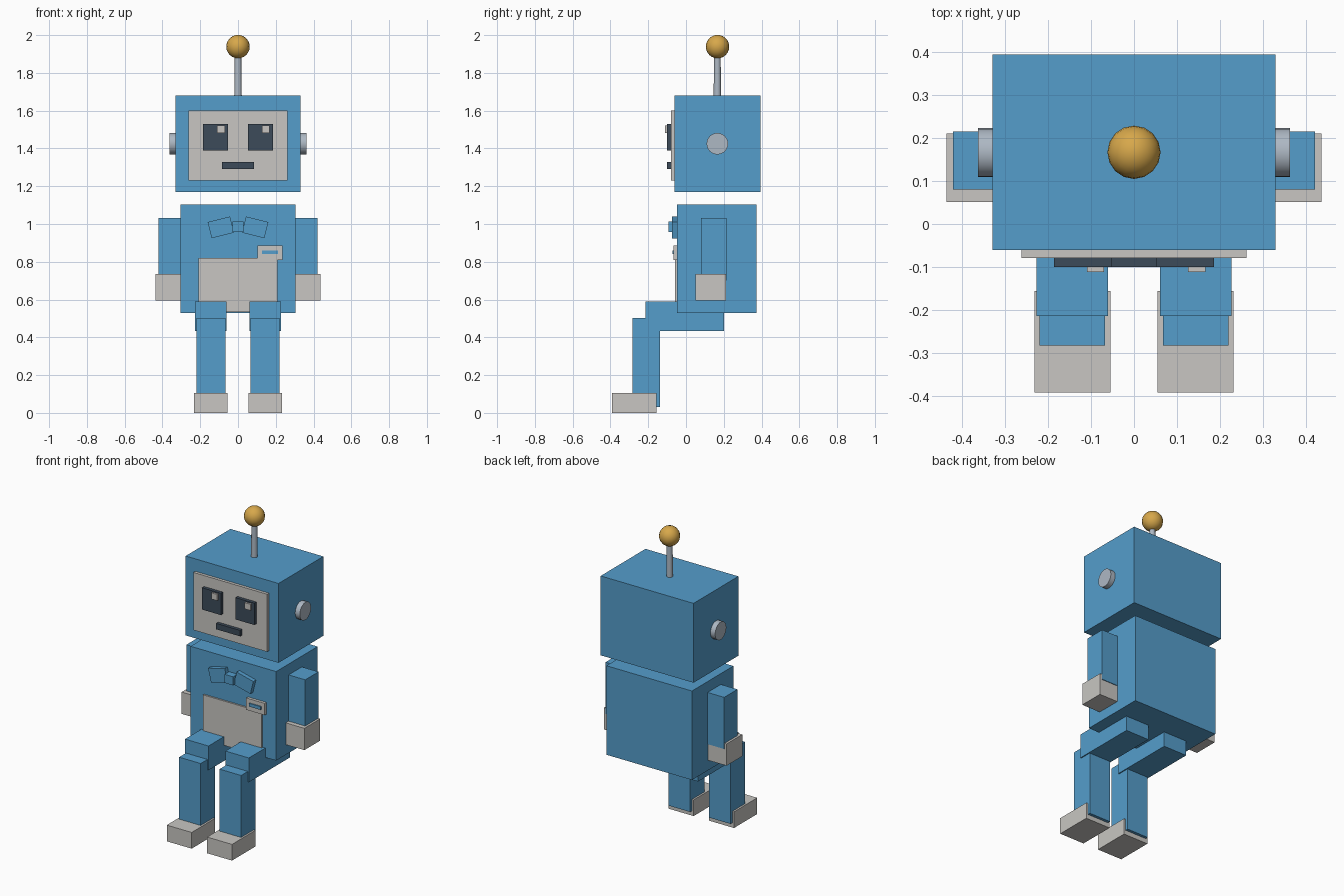
import bpy
import math

if "Cube" in bpy.data.objects:
    bpy.data.objects.remove(bpy.data.objects["Cube"], do_unlink=True)


def make_material(name, rgb):
    mat = bpy.data.materials.new(name)
    mat.use_nodes = True
    color = (*rgb, 1.0)
    mat.diffuse_color = color
    mat.node_tree.nodes["Principled BSDF"].inputs["Base Color"].default_value = color
    return mat


BLUE = make_material("body blue", (0.09, 0.337, 0.6))
CREAM = make_material("warm grey", (0.58, 0.565, 0.54))
DARK = make_material("dark slate", (0.045, 0.07, 0.1))
GOLD = make_material("gold", (0.68, 0.39, 0.07))
METAL = make_material("light steel", (0.42, 0.48, 0.55))


def finish(name, mat, smooth=False):
    obj = bpy.context.object
    obj.name = name
    obj.data.materials.append(mat)
    if smooth:
        bpy.ops.object.shade_smooth_by_angle(angle=math.radians(40))
    return obj


def box(name, mat, x, y, z, tilt=0.0):
    """Box from (min, max) ranges, optionally tilted about the y axis."""
    ranges = (x, y, z)
    bpy.ops.mesh.primitive_cube_add(size=1, location=[(a + b) / 2 for a, b in ranges])
    obj = bpy.context.object
    obj.scale = [b - a for a, b in ranges]
    bpy.ops.object.transform_apply(location=False, rotation=False, scale=True)
    obj.rotation_euler.y = tilt
    return finish(name, mat)


def pair(name, mat, x, y, z, tilt=0.0):
    """Mirrored left and right boxes."""
    box("left_" + name, mat, x, y, z, tilt)
    box("right_" + name, mat, (-x[1], -x[0]), y, z, -tilt)


# Head and face
box("head", BLUE, (-0.33, 0.33), (-0.06, 0.395), (1.17, 1.68))
box("face_panel", CREAM, (-0.262, 0.262), (-0.079, -0.06), (1.23, 1.6))
pair("eye", DARK, (0.052, 0.186), (-0.1, -0.079), (1.39, 1.53))
for side, x in (("left", 0.146), ("right", -0.09)):
    box(side + "_eye_glint", CREAM, (x - 0.02, x + 0.02), (-0.112, -0.1), (1.482, 1.522))
box("mouth", DARK, (-0.085, 0.085), (-0.1, -0.079), (1.29, 1.328))

# Ear discs
for side, s in (("left", 1), ("right", -1)):
    bpy.ops.mesh.primitive_cylinder_add(vertices=24, radius=0.057, depth=0.052,
                                        location=(s * 0.337, 0.166, 1.425),
                                        rotation=(0, math.pi / 2, 0))
    finish(side + "_ear", METAL, True)

# Antenna
bpy.ops.mesh.primitive_cone_add(vertices=12, radius1=0.02, radius2=0.017, depth=0.24,
                                location=(0, 0.166, 1.79))
finish("antenna_rod", METAL, True)
bpy.ops.mesh.primitive_uv_sphere_add(segments=16, ring_count=12, radius=0.062,
                                     location=(0, 0.167, 1.939))
finish("antenna_ball", GOLD, True)

# Torso with front pocket and badge
box("torso", BLUE, (-0.304, 0.304), (-0.047, 0.374), (0.53, 1.102))
box("pocket", CREAM, (-0.208, 0.208), (-0.058, -0.047), (0.535, 0.82))
box("badge", CREAM, (0.104, 0.235), (-0.065, -0.047), (0.81, 0.886))
box("badge_stripe", BLUE, (0.128, 0.212), (-0.072, -0.065), (0.84, 0.861))

# Bow tie
pair("bow_wing", BLUE, (0.03, 0.152), (-0.074, -0.047), (0.938, 1.026), math.radians(14))
box("bow_knot", BLUE, (-0.03, 0.03), (-0.092, -0.047), (0.957, 1.012))

# Arms and hands
pair("arm", BLUE, (0.302, 0.422), (0.08, 0.215), (0.7, 1.032))
pair("hand", CREAM, (0.303, 0.436), (0.051, 0.211), (0.595, 0.735))

# Seated legs and feet
pair("thigh", BLUE, (0.06, 0.227), (-0.214, 0.202), (0.434, 0.59))
pair("shin", BLUE, (0.067, 0.22), (-0.283, -0.138), (0.03, 0.502))
pair("foot", CREAM, (0.055, 0.232), (-0.392, -0.156), (0, 0.104))
